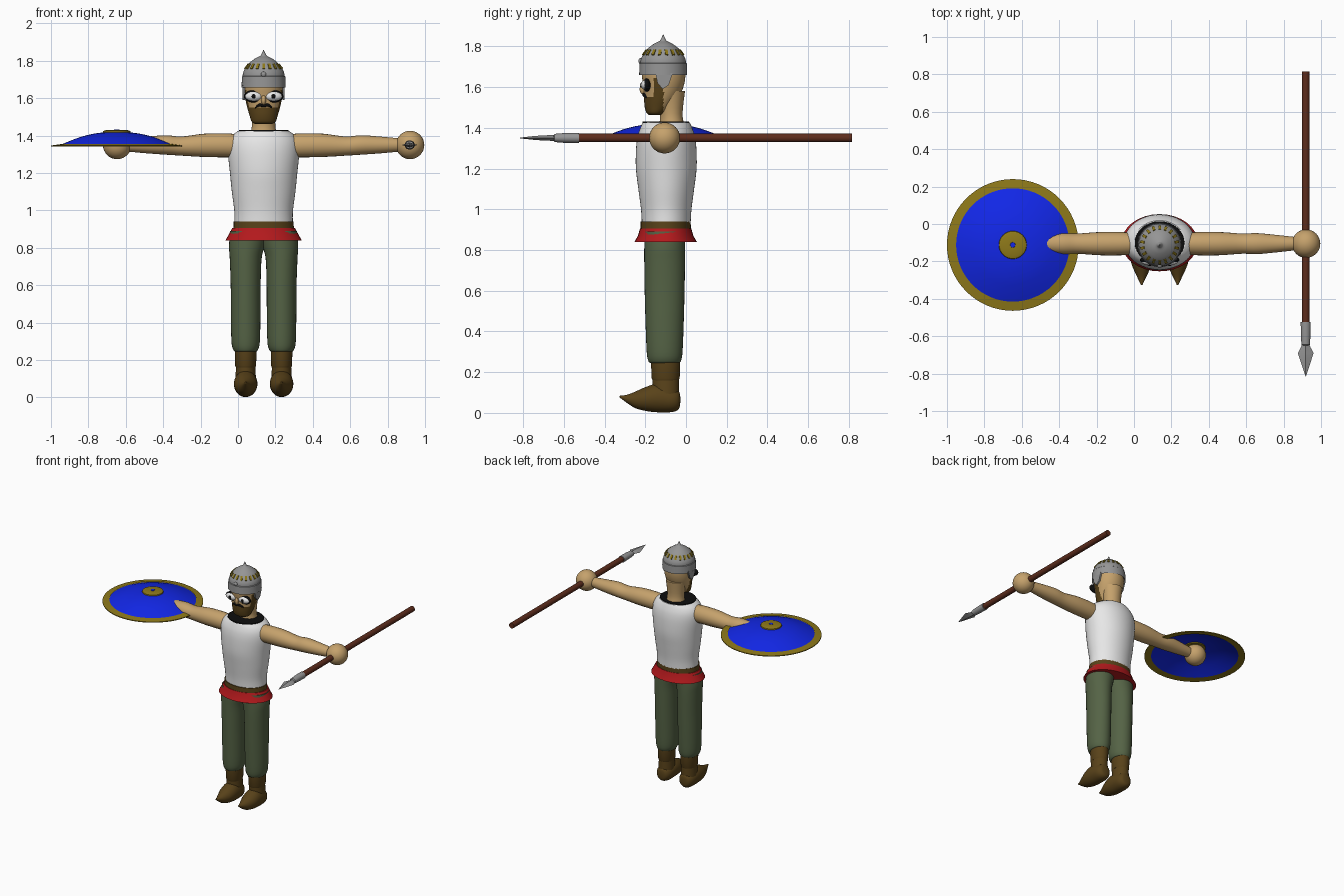
import bpy, bmesh, math
from mathutils import Vector, Matrix

if "Cube" in bpy.data.objects:
    bpy.data.objects.remove(bpy.data.objects["Cube"], do_unlink=True)

CX, CY = 0.137, -0.105      # body axis


def material(name, *rgb):
    m = bpy.data.materials.new(name)
    m.use_nodes = True
    m.diffuse_color = (*rgb, 1)
    m.node_tree.nodes["Principled BSDF"].inputs["Base Color"].default_value = (*rgb, 1)
    return m


white = material("white cloth", 0.8, 0.8, 0.8)
skin = material("skin", 0.56, 0.36, 0.15)
green = material("green cloth", 0.09, 0.125, 0.06)
red = material("red cloth", 0.45, 0.01, 0.012)
brown = material("brown leather", 0.1, 0.055, 0.01)
gold = material("gold", 0.27, 0.19, 0.01)
blue = material("blue paint", 0.006, 0.02, 0.8)
steel = material("steel", 0.3, 0.3, 0.3)
wood = material("dark wood", 0.11, 0.026, 0.012)
black = material("black", 0.004, 0.004, 0.004)


def finish(name, bm, *mats, angle=40):
    bmesh.ops.recalc_face_normals(bm, faces=bm.faces)
    me = bpy.data.meshes.new(name)
    bm.to_mesh(me)
    bm.free()
    for m in mats:
        me.materials.append(m)
    me.shade_smooth()
    me.set_sharp_from_angle(angle=math.radians(angle))
    ob = bpy.data.objects.new(name, me)
    bpy.context.collection.objects.link(ob)
    return ob


def smooth_rows(rows, steps):
    """Pass a smooth curve through the cross-section rows."""
    rows = [Vector(r) for r in rows]
    if steps == 1:
        return rows
    ext = [rows[0]] + rows + [rows[-1]]
    out = []
    for a, b, c, d in zip(ext, ext[1:], ext[2:], ext[3:]):
        for i in range(steps):
            t = i / steps
            out.append(0.5 * (2 * b + (c - a) * t + (2 * a - 5 * b + 4 * c - d) * t * t
                              + (3 * b - a - 3 * c + d) * t ** 3))
    return out + [rows[-1]]


def loft(name, rows, *mats, axis="z", steps=1, sides=32, caps=True, rule=None, angle=40):
    """Rows are (position, centre 1, centre 2, radius 1, radius 2) along an axis."""
    bm = bmesh.new()
    rings = []
    for t, a, b, ra, rb in smooth_rows(rows, steps):
        ring = []
        for i in range(sides):
            w = math.tau * i / sides
            u, v = a + ra * math.cos(w), b + rb * math.sin(w)
            ring.append(bm.verts.new({"x": (t, u, v), "y": (u, t, v), "z": (u, v, t)}[axis]))
        rings.append(ring)
    for p, q in zip(rings, rings[1:]):
        for i in range(sides):
            j = (i + 1) % sides
            bm.faces.new((p[i], p[j], q[j], q[i]))
    if caps:
        bm.faces.new(rings[0])
        bm.faces.new(rings[-1])
    if rule:
        for f in bm.faces:
            f.material_index = rule(f.calc_center_median())
    return finish(name, bm, *mats, angle=angle)


def ball(name, centre, radii, mat, seg=24):
    bm = bmesh.new()
    bmesh.ops.create_uvsphere(bm, u_segments=seg, v_segments=seg // 2, radius=1,
                              matrix=Matrix.Translation(centre) @ Matrix.Diagonal((*radii, 1)))
    return finish(name, bm, mat)


def turned(profile, x, y):
    return [(z, x, y, r, r) for z, r in profile]


# Torso, collar opening, belt and skirt
def body(rows, y=-0.1):
    return [(z, CX, y, rx, ry) for z, rx, ry in rows]


loft("shirt", body([(0.935, 0.156, 0.12), (1.0, 0.157, 0.124), (1.1, 0.17, 0.137),
                    (1.2, 0.18, 0.149), (1.3, 0.19, 0.148), (1.36, 0.187, 0.14),
                    (1.4, 0.168, 0.127), (1.425, 0.136, 0.116)], -0.097), white, steps=4, sides=48)
loft("collar_opening", body([(1.418, 0.134, 0.115), (1.43, 0.132, 0.114)]), black)
loft("belt", body([(0.895, 0.162, 0.124), (0.94, 0.16, 0.123)]), brown)
loft("sash", body([(0.84, 0.204, 0.153), (0.87, 0.187, 0.136), (0.905, 0.168, 0.126)]), red)

# Legs and boots
for side, s in (("left", 1), ("right", -1)):
    x = CX + s * 0.096
    loft(side + "_trouser_leg",
         [(0.245, x, CY, 0.055, 0.07), (0.255, x, CY, 0.066, 0.08), (0.3, x, CY, 0.076, 0.088),
          (0.45, x, CY, 0.079, 0.094), (0.6, x, CY, 0.08, 0.098),
          (0.74, x, CY, 0.085, 0.1), (0.81, x - s * 0.006, CY, 0.095, 0.1),
          (0.89, x - s * 0.015, CY, 0.098, 0.1)], green, steps=4)
    loft(side + "_boot_cuff",
         [(0.16, x, -0.1, 0.052, 0.064), (0.17, x, -0.1, 0.056, 0.069),
          (0.26, x, -0.1, 0.058, 0.072)], brown)
    loft(side + "_boot_ankle",
         [(0.05, x, -0.095, 0.056, 0.06), (0.1, x, -0.098, 0.055, 0.064),
          (0.17, x, -0.1, 0.051, 0.065)], brown, steps=3)
    loft(side + "_boot_foot",
         [(-0.028, x, 0.065, 0.012, 0.015), (-0.036, x, 0.063, 0.04, 0.045),
          (-0.07, x, 0.064, 0.058, 0.06), (-0.14, x, 0.073, 0.063, 0.07),
          (-0.2, x, 0.068, 0.058, 0.058), (-0.25, x, 0.064, 0.04, 0.04),
          (-0.29, x, 0.069, 0.021, 0.02), (-0.326, x, 0.08, 0.004, 0.004)],
         brown, axis="y", steps=4, angle=60)

# Arms and round hands
for side, s in (("left", 1), ("right", -1)):
    arm = [(0.12, 1.345, 0.055, 0.06), (0.2, 1.348, 0.062, 0.064), (0.32, 1.348, 0.062, 0.062),
           (0.44, 1.344, 0.054, 0.051), (0.52, 1.35, 0.056, 0.052),
           (0.62, 1.35, 0.047, 0.045), (0.72, 1.35, 0.036, 0.036)]
    loft(side + "_arm", [(CX + s * d, CY, z, ry, rz) for d, z, ry, rz in arm],
         skin, axis="x", steps=4, sides=24)
    ball(side + "_hand", (CX + s * 0.783, CY, 1.35), (0.076,) * 3, skin, 32)

# Neck and head, bearded by face position
loft("neck", [(1.41, CX, -0.07, 0.07, 0.062), (1.47, CX, -0.073, 0.062, 0.056),
              (1.58, CX, -0.08, 0.075, 0.075)], skin, steps=4)


def beard(p):
    chin = p.z < 1.548 and p.y < -0.112
    sideburn = p.z < 1.64 and -0.16 < p.y < -0.11 and abs(p.x - CX) > 0.06
    return int(chin or sideburn)


loft("head", [(1.462, CX, -0.15, 0.045, 0.03), (1.475, CX, -0.147, 0.064, 0.048),
              (1.51, CX, -0.135, 0.076, 0.069), (1.56, CX, -0.118, 0.09, 0.088),
              (1.61, CX, -0.11, 0.1, 0.1), (1.66, CX, -0.11, 0.104, 0.107),
              (1.7, CX, -0.11, 0.1, 0.1)], skin, brown, steps=6, sides=64, rule=beard)
ball("nose", (CX, -0.21, 1.59), (0.013, 0.018, 0.026), skin, 16)
for side, s in (("left", 1), ("right", -1)):
    x = CX + s * 0.053
    ball(side + "_eye_rim", (x, -0.192, 1.61), (0.053, 0.02, 0.033), black)
    ball(side + "_eye", (x, -0.197, 1.61), (0.046, 0.024, 0.026), white)
    ball(side + "_pupil", (x, -0.213, 1.61), (0.014, 0.012, 0.014), black, 16)
    # Drooping moustache half
    loft(side + "_moustache",
         [(CX, -0.208, 1.56, 0.006, 0.008), (CX + s * 0.025, -0.206, 1.563, 0.008, 0.008),
          (CX + s * 0.045, -0.196, 1.55, 0.004, 0.004)], black, axis="x", steps=4, sides=12)

# Helmet with cheek guards, studs and front boss
HY = -0.112
loft("helmet_dome", turned([(1.7, 0.113), (1.735, 0.11), (1.765, 0.095), (1.79, 0.075),
                            (1.812, 0.046), (1.825, 0.02), (1.833, 0.013), (1.842, 0.008),
                            (1.857, 0.002)], CX, HY), steel, steps=4, sides=48)
loft("helmet_band", turned([(1.67, 0.108), (1.658, 0.118), (1.715, 0.116), (1.722, 0.108)],
                           CX, HY), steel, sides=48)
ball("helmet_boss", (CX, HY - 0.112, 1.728), (0.014, 0.01, 0.014), steel, 16)
bm = bmesh.new()
for i in range(18):
    tilt = Matrix.Rotation(math.radians(-38), 4, "Y")
    place = (Matrix.Translation((CX, HY, 0)) @ Matrix.Rotation(math.tau * (i + 0.5) / 18, 4, "Z")
             @ Matrix.Translation((0.092, 0, 1.77)) @ tilt)
    bmesh.ops.create_cube(bm, size=1, matrix=place @ Matrix.Diagonal((0.008, 0.014, 0.032, 1)))
finish("helmet_studs", bm, gold)
for side, s in (("left", 1), ("right", -1)):
    bm = bmesh.new()
    outline = [(-0.15, 1.67), (-0.14, 1.62), (-0.115, 1.59), (-0.085, 1.61), (-0.065, 1.67)]
    face = bm.faces.new([bm.verts.new((CX + s * 0.1, y, z)) for y, z in outline])
    new = bmesh.ops.extrude_face_region(bm, geom=[face])["geom"]
    bmesh.ops.translate(bm, vec=(s * 0.012, 0, 0),
                        verts=[v for v in new if isinstance(v, bmesh.types.BMVert)])
    finish(side + "_cheek_guard", bm, steel)

# Shield carried flat on the right hand
SX, SY = -0.648, -0.112
loft("shield_dome", turned([(1.347, 0.308), (1.372, 0.25), (1.397, 0.18), (1.414, 0.1),
                            (1.42, 0.01)], SX, SY), blue, steps=4, sides=64, caps=False)
loft("shield_rim", turned([(1.347, 0.305), (1.341, 0.352), (1.347, 0.352), (1.354, 0.303)],
                          SX, SY), gold, sides=64, caps=False)
loft("shield_boss", turned([(1.408, 0.077), (1.424, 0.073), (1.429, 0.06), (1.429, 0.015)],
                           SX, SY), gold)
loft("shield_boss_centre", turned([(1.425, 0.016), (1.432, 0.014)], SX, SY), blue, sides=8)

# Spear held in the left hand
PX, PZ = 0.918, 1.35


def spear(rows):
    return [(y, PX, PZ, rx, rz) for y, rx, rz in rows]


loft("spear_shaft", spear([(-0.55, 0.021, 0.021), (0.815, 0.021, 0.021)]), wood,
     axis="y", sides=20)
loft("spear_socket", spear([(-0.525, 0.027, 0.025), (-0.6, 0.025, 0.024),
                            (-0.645, 0.023, 0.02), (-0.65, 0.012, 0.012)]), steel, axis="y", sides=20)
loft("spear_blade", spear([(-0.635, 0.016, 0.014), (-0.66, 0.026, 0.014), (-0.69, 0.042, 0.013),
                           (-0.74, 0.026, 0.01), (-0.815, 0.001, 0.002)]),
     steel, axis="y", sides=4, angle=25)
